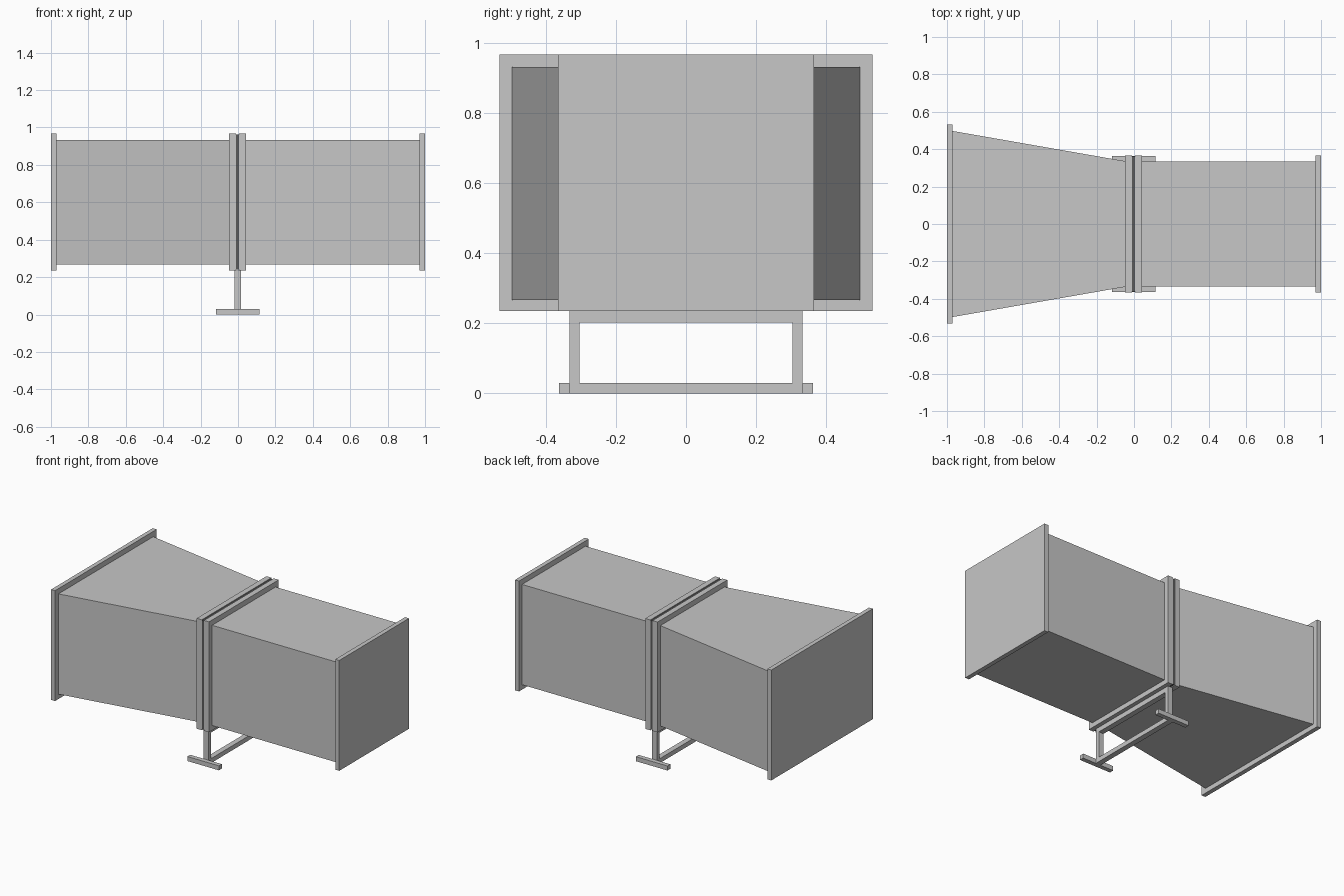
import bpy
import bmesh

cube = bpy.data.objects.get("Cube")
if cube:
    bpy.data.objects.remove(cube, do_unlink=True)


def material(name, value):
    mat = bpy.data.materials.new(name)
    mat.use_nodes = True
    colour = (value, value, value, 1)
    mat.diffuse_color = colour
    mat.node_tree.nodes["Principled BSDF"].inputs["Base Color"].default_value = colour
    return mat


GREY = material("light grey metal", 0.57)
DARK = material("dark grey gasket", 0.1)


def block(name, x, y, z, mat=GREY, left_end_width=None):
    """Box between (min, max) pairs; the -x end can be given its own half width."""
    bm = bmesh.new()
    bmesh.ops.create_cube(bm, size=1)
    for v in bm.verts:
        at_left_end = v.co.x < 0
        v.co = [r[1] if c > 0 else r[0] for c, r in zip(v.co, (x, y, z))]
        if left_end_width and at_left_end:
            v.co.y = left_end_width if v.co.y > 0 else -left_end_width
    mesh = bpy.data.meshes.new(name)
    bm.to_mesh(mesh)
    bm.free()
    mesh.materials.append(mat)
    obj = bpy.data.objects.new(name, mesh)
    bpy.context.collection.objects.link(obj)
    return obj


def both(half):
    return (-half, half)


DUCT_Z = (0.267, 0.933)
FLANGE_Z = (0.235, 0.968)
NARROW, WIDE, RIM = 0.333, 0.5, 0.033

# Duct bodies: one tapered, one straight
block("tapered_duct", (-0.985, -0.03), both(NARROW), DUCT_Z, left_end_width=WIDE)
block("straight_duct", (0.03, 0.985), both(NARROW), DUCT_Z)

# Flanges at the ends and at the joint
block("wide_end_flange", (-1, -0.971), both(WIDE + RIM), FLANGE_Z)
block("narrow_end_flange", (0.971, 1), both(NARROW + RIM), FLANGE_Z)
block("joint_flange_tapered", (-0.047, -0.01), both(NARROW + RIM), FLANGE_Z)
block("joint_flange_straight", (0.006, 0.043), both(NARROW + RIM), FLANGE_Z)

# Gasket slightly recessed between the joint flanges
block("joint_gasket", (-0.01, 0.006), both(0.362), (0.24, 0.963), DARK)

# Support frame below the joint
BAR_X = (-0.02, 0.016)
block("stand_top_bar", BAR_X, both(NARROW), (0.203, 0.235))
block("stand_bottom_bar", BAR_X, both(NARROW), (0, 0.03))
for side, sign in (("front", -1), ("back", 1)):
    leg_y = sorted((sign * 0.305, sign * NARROW))
    foot_y = sorted((sign * NARROW, sign * 0.363))
    block(side + "_leg", BAR_X, leg_y, (0.03, 0.203))
    block(side + "_foot", (-0.118, 0.114), foot_y, (0, 0.03))
